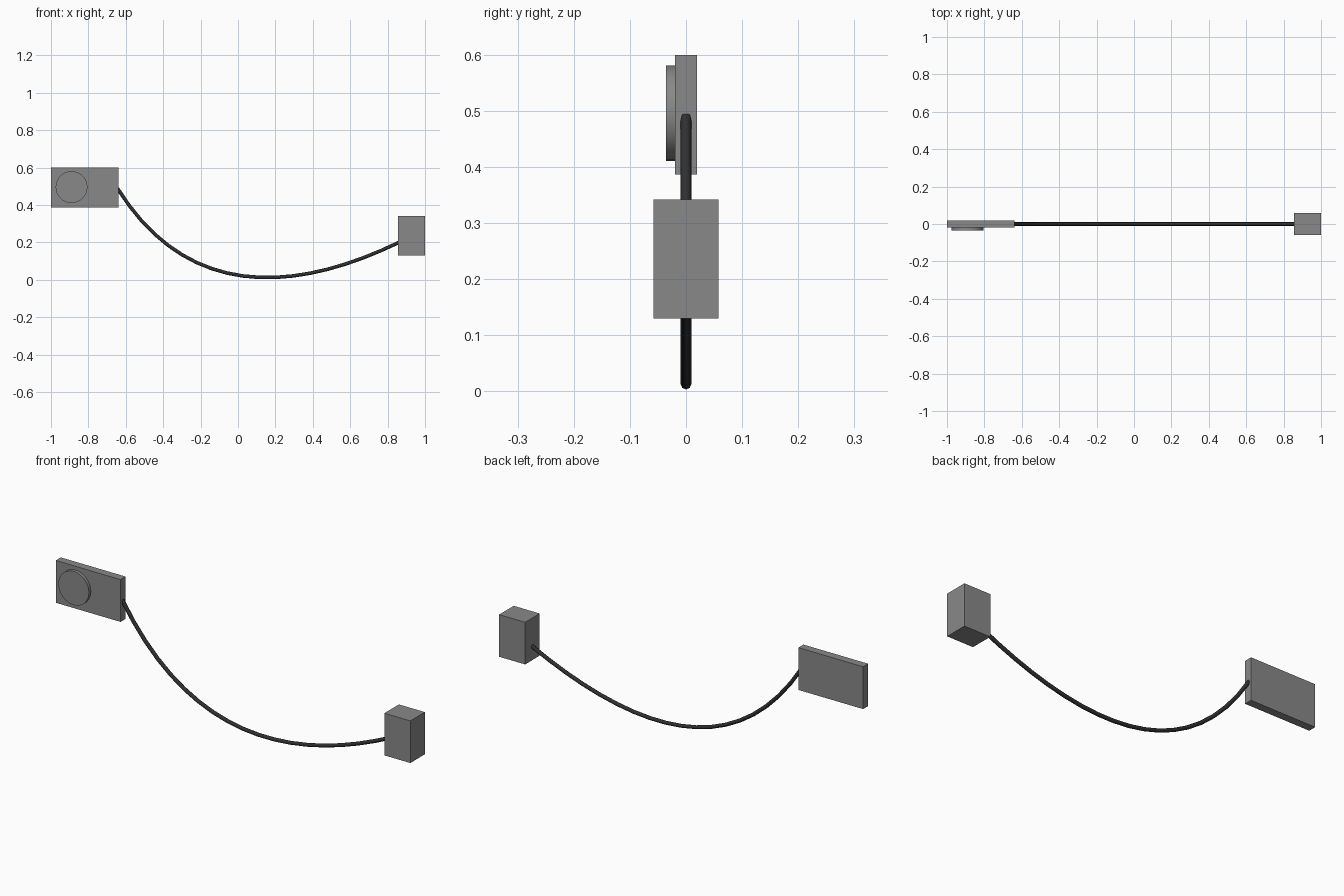
import bpy, math

if "Cube" in bpy.data.objects:
    bpy.data.objects.remove(bpy.data.objects["Cube"])


def material(name, value):
    m = bpy.data.materials.new(name)
    m.diffuse_color = (value, value, value, 1)
    m.use_nodes = True
    m.node_tree.nodes["Principled BSDF"].inputs["Base Color"].default_value = m.diffuse_color
    return m


grey = material("mid_grey", 0.25)
black = material("cable_black", 0.03)


def box(name, lo, hi, mat):
    bpy.ops.mesh.primitive_cube_add(size=1, location=[(a + b) / 2 for a, b in zip(lo, hi)])
    ob = bpy.context.object
    ob.name = name
    ob.scale = [b - a for a, b in zip(lo, hi)]
    bpy.ops.object.transform_apply(location=False, rotation=False, scale=True)
    ob.data.materials.append(mat)
    return ob


# Thin handheld plate and the taller block at the other end
box("flat_plate", (-1, -0.02, 0.387), (-0.64, 0.02, 0.6), grey)
box("end_block", (0.855, -0.058, 0.13), (1, 0.058, 0.342), grey)

# Round dial on the front of the plate
bpy.ops.mesh.primitive_cylinder_add(vertices=32, radius=0.085, depth=0.018,
                                    location=(-0.89, -0.027, 0.496),
                                    rotation=(math.pi / 2, 0, 0))
dial = bpy.context.object
dial.name = "round_dial"
dial.data.materials.append(grey)
bpy.ops.object.shade_smooth_by_angle()

# Sagging cable between the two
curve = bpy.data.curves.new("cable", 'CURVE')
curve.dimensions = '3D'
curve.bevel_depth = 0.0095
curve.bevel_resolution = 2
curve.use_fill_caps = True
spline = curve.splines.new('BEZIER')
spline.bezier_points.add(1)
spline.resolution_u = 18
path = [((-0.645, 0, 0.49), (-0.72, 0, 0.6), (-0.28, 0, -0.095)),
        ((0.86, 0, 0.2), (0.28, 0, -0.08), (0.95, 0, 0.24))]
for point, (co, left, right) in zip(spline.bezier_points, path):
    point.handle_left_type = point.handle_right_type = 'FREE'
    point.co, point.handle_left, point.handle_right = co, left, right
cable = bpy.data.objects.new("cable", curve)
bpy.context.collection.objects.link(cable)
curve.materials.append(black)
